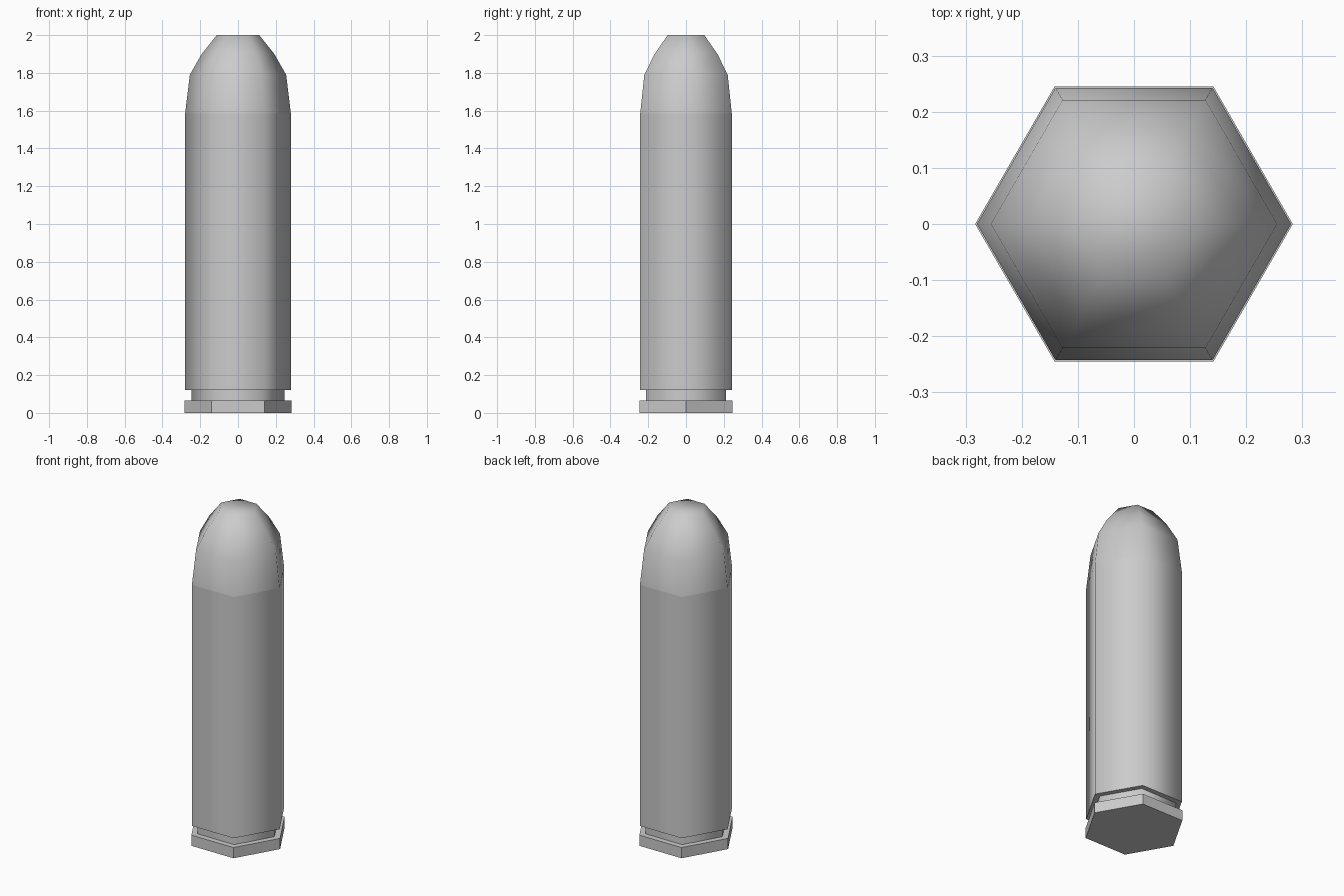
import bpy, bmesh
from math import cos, sin, pi, radians

if "Cube" in bpy.data.objects:
    bpy.data.objects.remove(bpy.data.objects["Cube"])

SIDES = 6


def hex_part(name, profile, smooth_angle, cap_bottom=True, cap_top=True):
    """Six-sided lathe of (radius, z) points."""
    bm = bmesh.new()
    rings = [[bm.verts.new((r * cos(2 * pi * i / SIDES), r * sin(2 * pi * i / SIDES), z))
              for i in range(SIDES)] for r, z in profile]
    for lo, hi in zip(rings, rings[1:]):
        for i in range(SIDES):
            j = (i + 1) % SIDES
            bm.faces.new((lo[i], lo[j], hi[j], hi[i]))
    if cap_bottom:
        bm.faces.new(rings[0][::-1])
    if cap_top:
        bm.faces.new(rings[-1])
    mesh = bpy.data.meshes.new(name)
    bm.to_mesh(mesh)
    bm.free()
    obj = bpy.data.objects.new(name, mesh)
    bpy.context.collection.objects.link(obj)
    bpy.ops.object.select_all(action='DESELECT')
    obj.select_set(True)
    bpy.context.view_layer.objects.active = obj
    bpy.ops.object.shade_smooth_by_angle(angle=radians(smooth_angle))
    return obj


# Base rim with crisp facets
hex_part("rim", [(0.283, 0), (0.283, 0.065)], 50)
# Narrow groove above the rim
hex_part("groove", [(0.245, 0.065), (0.245, 0.12)], 75, False, False)
# Long case, open where the tip sits
hex_part("case", [(0.28, 0.12), (0.28, 1.585)], 75, True, False)
# Tapered tip with a small flat nose
hex_part("tip", [(0.28, 1.585), (0.255, 1.79), (0.192, 1.90), (0.112, 2.0)], 75, False, True)
